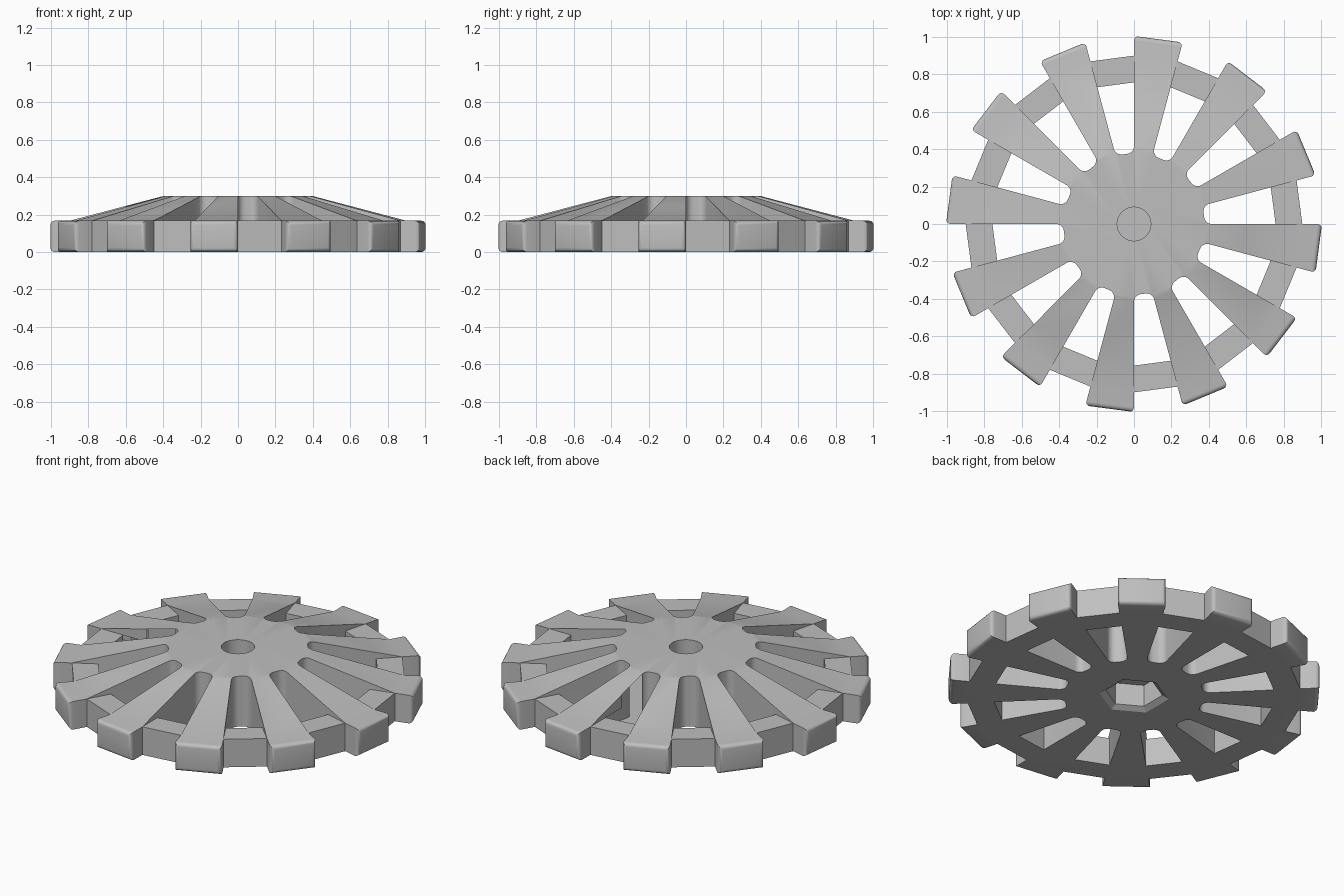
import bpy, bmesh
from math import sin, cos, tau, radians, hypot

if "Cube" in bpy.data.objects:
    bpy.data.objects.remove(bpy.data.objects["Cube"])

COUNT = 12                     # spokes; each spoke and each gap spans 15 degrees
STEP = tau / COUNT


def polar(bm, r, z, a):
    return bm.verts.new((r * cos(a), r * sin(a), z))


def lathe(bm, profile, sides, start=0.0):
    """Closed solid from an outer (r, z) profile, bottom to top."""
    rings = [[polar(bm, r, z, start + tau * i / sides) for i in range(sides)]
             for r, z in profile]
    for low, high in zip(rings, rings[1:]):
        for i in range(sides):
            j = (i + 1) % sides
            bm.faces.new((low[i], low[j], high[j], high[i]))
    bm.faces.new(rings[0][::-1])
    bm.faces.new(rings[-1])


def gap_wedges(bm, profile):
    """One flat-sided wedge with the given section in every gap."""
    for k in range(COUNT):
        a = k * STEP
        one, two = ([polar(bm, r, z, b) for r, z in profile] for b in (a, a + STEP / 2))
        bm.faces.new(one)
        bm.faces.new(two[::-1])
        for i in range(len(profile)):
            j = (i + 1) % len(profile)
            bm.faces.new((one[i], two[i], two[j], one[j]))


def finish(bm, name):
    bmesh.ops.recalc_face_normals(bm, faces=bm.faces)
    mesh = bpy.data.meshes.new(name)
    bm.to_mesh(mesh)
    bm.free()
    ob = bpy.data.objects.new(name, mesh)
    bpy.context.collection.objects.link(ob)
    return ob


def cut(target, cutter):
    cutter.hide_render = True
    mod = target.modifiers.new("cut", "BOOLEAN")
    mod.operation = "DIFFERENCE"
    mod.solver = "EXACT"
    mod.object = cutter
    bpy.ops.object.modifier_apply(modifier=mod.name)
    bpy.data.objects.remove(cutter)


# Wheel blank: flat hub, sloping spokes, flat rim
bm = bmesh.new()
lathe(bm, [(1.005, 0), (1.005, 0.167), (0.9, 0.167), (0.395, 0.3)], COUNT * 2)
wheel = finish(bm, "spoked_wheel")
bpy.context.view_layer.objects.active = wheel
wheel.select_set(True)

# Gaps between teeth and the lowered ring top
bm = bmesh.new()
gap_wedges(bm, [(0.6, 0.167), (0.9, 0.167), (0.9, -0.1), (1.2, -0.1), (1.2, 0.4), (0.6, 0.4)])
cut(wheel, finish(bm, "tooth_gap_cutter"))

# Windows between spokes, rounded at the hub
bm = bmesh.new()
gap_wedges(bm, [(0.38, -0.1), (0.757, -0.1), (0.757, 0.4), (0.38, 0.4)])
corners = [e for e in bm.edges
           if all(hypot(v.co.x, v.co.y) < 0.5 for v in e.verts)
           and abs(e.verts[0].co.z - e.verts[1].co.z) > 0.1]
bmesh.ops.bevel(bm, geom=corners, offset=0.035, segments=5, profile=0.5, affect="EDGES")
cut(wheel, finish(bm, "window_cutter"))

# Blind axle hole above, chamfered hexagonal socket below
bm = bmesh.new()
lathe(bm, [(0.09, 0.2), (0.09, 0.4)], 48)
cut(wheel, finish(bm, "axle_hole_cutter"))
bm = bmesh.new()
lathe(bm, [(0.225, -0.02), (0.155, 0.02), (0.155, 0.15)], 6, radians(90))
cut(wheel, finish(bm, "hex_socket_cutter"))

# Rounded outer edges of the teeth
bm = bmesh.new()
bm.from_mesh(wheel.data)
bmesh.ops.remove_doubles(bm, verts=bm.verts, dist=0.0002)
outer = [e for e in bm.edges if all(hypot(v.co.x, v.co.y) > 0.98 for v in e.verts)]
bmesh.ops.bevel(bm, geom=outer, offset=0.024, segments=4, profile=0.5, affect="EDGES")
bm.to_mesh(wheel.data)
bm.free()

# Plain grey
grey = bpy.data.materials.new("plain_grey")
grey.use_nodes = True
colour = (0.52, 0.52, 0.52, 1)
grey.diffuse_color = colour
grey.node_tree.nodes["Principled BSDF"].inputs["Base Color"].default_value = colour
wheel.data.materials.clear()
wheel.data.materials.append(grey)
for face in wheel.data.polygons:
    face.material_index = 0

bpy.ops.object.shade_smooth_by_angle(angle=radians(30))
